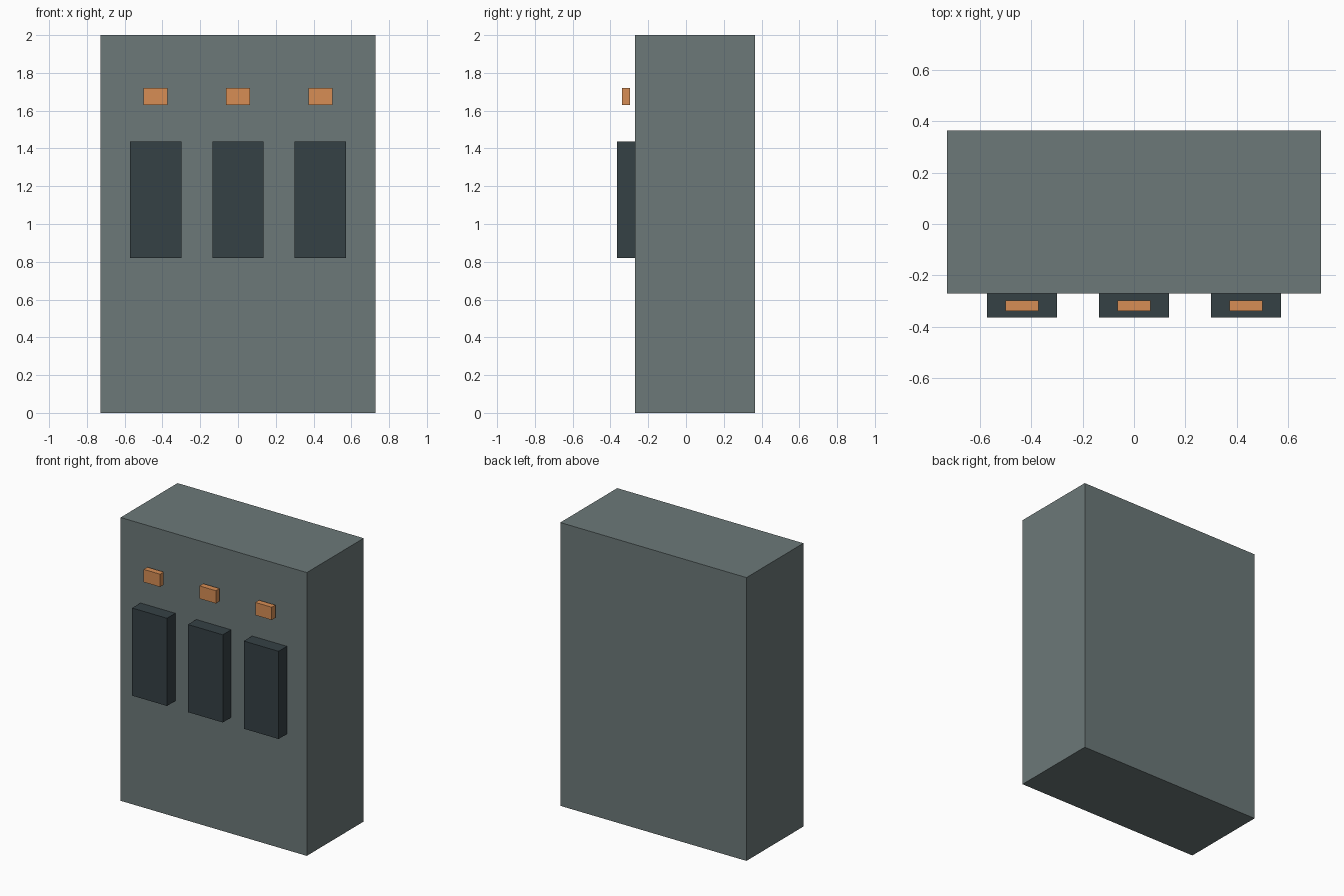
import bpy
import bmesh
from mathutils import Vector

if "Cube" in bpy.data.objects:
    bpy.data.objects.remove(bpy.data.objects["Cube"])


def material(name, rgb):
    mat = bpy.data.materials.new(name)
    mat.diffuse_color = (*rgb, 1.0)
    mat.use_nodes = True
    mat.node_tree.nodes["Principled BSDF"].inputs["Base Color"].default_value = mat.diffuse_color
    return mat


def box(name, low, high, mat):
    """Axis-aligned box between two corners."""
    low, high = Vector(low), Vector(high)
    mesh = bpy.data.meshes.new(name)
    bm = bmesh.new()
    bmesh.ops.create_cube(bm, size=1.0)
    bmesh.ops.scale(bm, vec=high - low, verts=bm.verts)
    bm.to_mesh(mesh)
    bm.free()
    mesh.materials.append(mat)
    obj = bpy.data.objects.new(name, mesh)
    obj.location = (low + high) / 2
    bpy.context.collection.objects.link(obj)
    return obj


grey = material("cabinet_grey", (0.15, 0.19, 0.19))
dark = material("panel_dark", (0.036, 0.053, 0.06))
orange = material("lamp_orange", (0.68, 0.27, 0.09))

FRONT = -0.271

# Cabinet body
box("cabinet_body", (-0.727, FRONT, 0), (0.727, 0.364, 2.0), grey)

# Three front panels, each with an indicator lamp standing just off the face
for label, x in (("left", -0.436), ("middle", 0.0), ("right", 0.436)):
    box(f"{label}_panel", (x - 0.136, -0.364, 0.819), (x + 0.136, FRONT, 1.438), dark)
    box(f"{label}_lamp", (x - 0.064, -0.338, 1.63), (x + 0.064, -0.297, 1.72), orange)
